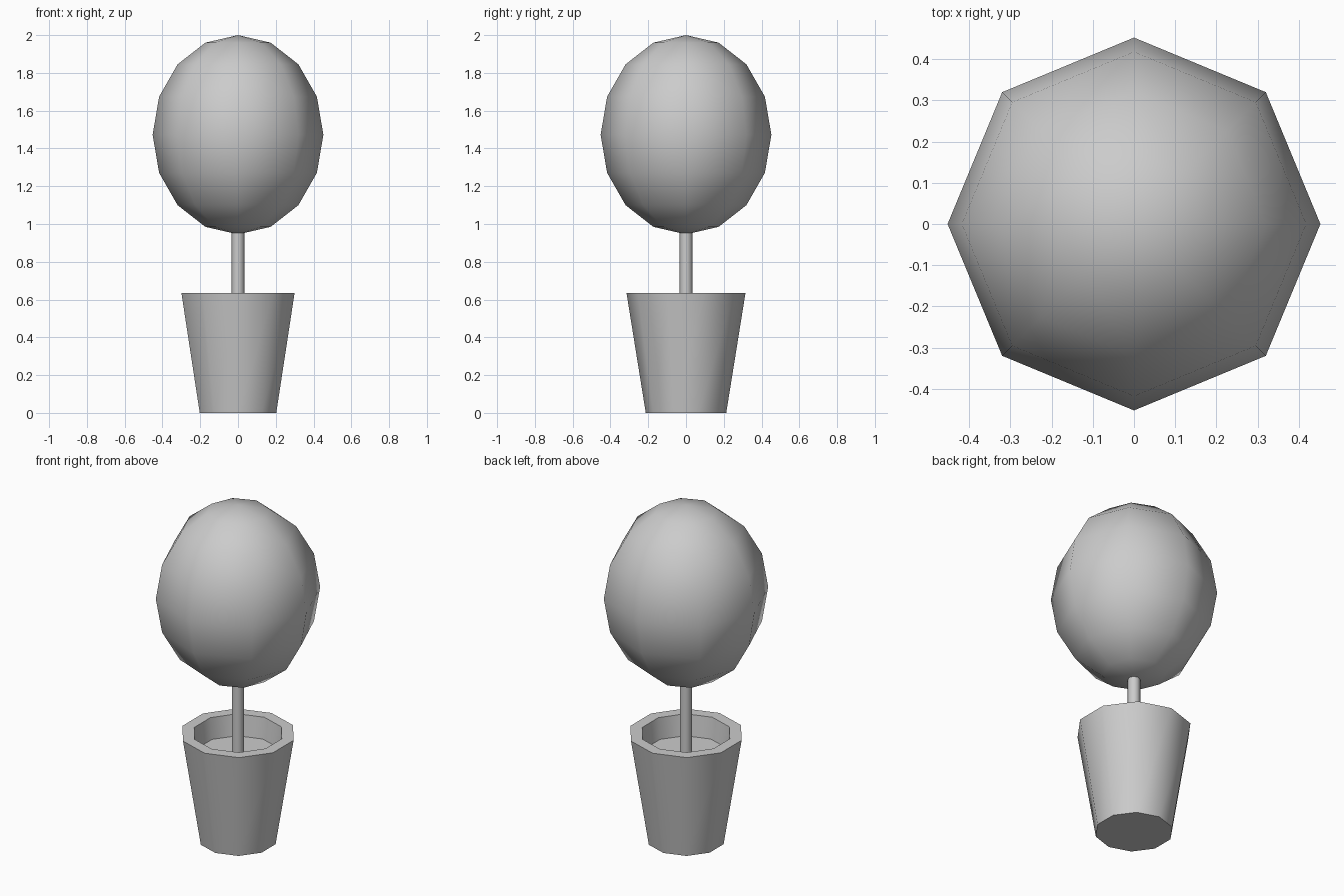
import bpy, bmesh, math

if "Cube" in bpy.data.objects:
    bpy.data.objects.remove(bpy.data.objects["Cube"])


def lathe(name, profile, sides, start, angle):
    """Revolve (radius, z) points with a closed cap at both ends."""
    bm = bmesh.new()
    rings = []
    for r, z in profile:
        rings.append([bm.verts.new((r * math.cos(start + math.tau * i / sides),
                                    r * math.sin(start + math.tau * i / sides), z))
                      for i in range(sides)])
    for a, b in zip(rings, rings[1:]):
        for i in range(sides):
            j = (i + 1) % sides
            bm.faces.new((a[i], a[j], b[j], b[i]))
    bm.faces.new(rings[0][::-1])
    bm.faces.new(rings[-1])
    mesh = bpy.data.meshes.new(name)
    bm.to_mesh(mesh)
    bm.free()
    ob = bpy.data.objects.new(name, mesh)
    bpy.context.collection.objects.link(ob)
    bpy.ops.object.select_all(action='DESELECT')
    ob.select_set(True)
    bpy.context.view_layer.objects.active = ob
    bpy.ops.object.shade_smooth_by_angle(angle=math.radians(angle))
    return ob


# Ten-sided tapered pot with thick rim and recessed soil surface
lathe("pot", [(0.213, 0), (0.315, 0.635), (0.248, 0.635), (0.234, 0.51)],
      10, math.pi / 2, 40)

# Thin trunk from the soil into the foliage
lathe("trunk", [(0.034, 0.50), (0.034, 1.0)], 8, 0, 50)

# Low-poly egg-shaped foliage ball, smooth shaded
bpy.ops.mesh.primitive_uv_sphere_add(segments=8, ring_count=8, radius=1,
                                     location=(0, 0, 1.4725))
foliage = bpy.context.object
foliage.name = "foliage"
foliage.scale = (0.452, 0.452, 0.5275)
bpy.ops.object.transform_apply(location=False, rotation=False, scale=True)
bpy.ops.object.shade_smooth()
